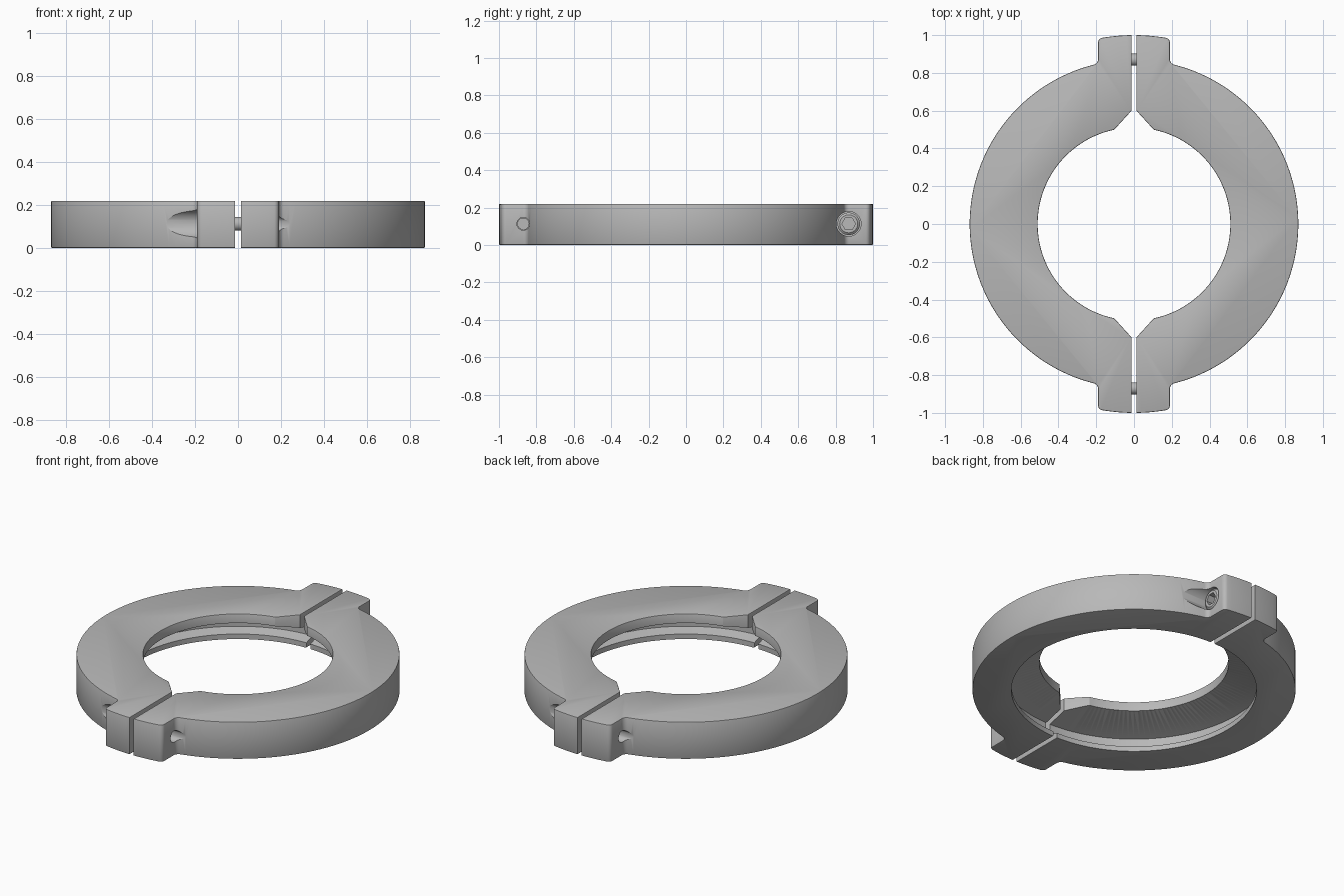
import bpy, bmesh
from math import sin, cos, pi, atan2, sqrt
from mathutils import Matrix, Vector

if "Cube" in bpy.data.objects:
    bpy.data.objects.remove(bpy.data.objects["Cube"], do_unlink=True)

HEIGHT = 0.22
MID = 0.113
BOLT_Y = 0.87
OUTER, INNER, LUG_R, LUG_X, GAP = 0.87, 0.51, 1.0, 0.19, 0.013

steel = bpy.data.materials.new("steel grey")
steel.use_nodes = True
grey = (0.48, 0.48, 0.48, 1)
steel.diffuse_color = grey
steel.node_tree.nodes["Principled BSDF"].inputs["Base Color"].default_value = grey


def add_object(name, bm):
    bmesh.ops.recalc_face_normals(bm, faces=bm.faces)
    mesh = bpy.data.meshes.new(name)
    bm.to_mesh(mesh)
    bm.free()
    mesh.materials.append(steel)
    obj = bpy.data.objects.new(name, mesh)
    bpy.context.collection.objects.link(obj)
    return obj


def arc(cx, cy, r, a, b, n):
    return [(cx + r * cos(a + (b - a) * i / n), cy + r * sin(a + (b - a) * i / n))
            for i in range(n + 1)]


def rod(name, radius, x0, x1, y, sides=48):
    """Round or polygonal bar lying along x at bolt height."""
    bm = bmesh.new()
    place = Matrix.Translation(((x0 + x1) / 2, y, MID)) @ Matrix.Rotation(pi / 2, 4, 'Y')
    bmesh.ops.create_cone(bm, cap_ends=True, segments=sides, radius1=radius,
                          radius2=radius, depth=abs(x1 - x0), matrix=place)
    return add_object(name, bm)


def cut(obj, cutter):
    cutter.hide_render = True
    mod = obj.modifiers.new("cut", 'BOOLEAN')
    mod.operation = 'DIFFERENCE'
    mod.solver = 'EXACT'
    mod.object = cutter
    bpy.context.view_layer.objects.active = obj
    bpy.ops.object.modifier_apply(modifier=mod.name)
    bpy.data.objects.remove(cutter, do_unlink=True)


def smooth(obj):
    bpy.ops.object.select_all(action='DESELECT')
    obj.select_set(True)
    bpy.context.view_layer.objects.active = obj
    bpy.ops.object.shade_smooth_by_angle(angle=pi / 7)


def half_turn(obj, name):
    twin = obj.copy()
    twin.data = obj.data.copy()
    twin.name = name
    twin.rotation_euler.z = pi
    bpy.context.collection.objects.link(twin)


# Outline of one clamp half, back quarter first, then mirrored to the front
fil, rnd = 0.03, 0.025
fx = LUG_X + fil
fy = sqrt((OUTER + fil) ** 2 - fx ** 2)
fa = atan2(fy, fx)
rx = LUG_X - rnd
ry = sqrt((LUG_R - rnd) ** 2 - rx ** 2)
ra = atan2(ry, rx)
ia = atan2(0.5, 0.105)
quarter = arc(0, 0, OUTER, 0, fa, 40)
quarter += arc(fx, fy, fil, fa + pi, pi, 8)[1:]
quarter += arc(rx, ry, rnd, 0, ra, 6)
quarter += arc(0, 0, LUG_R, ra, pi / 2 - GAP, 6)[1:]
quarter += [(GAP, 0.6)]
quarter += arc(0, 0, INNER, ia, 0, 36)
outline = quarter + [(x, -y) for x, y in reversed(quarter[1:-1])]

bm = bmesh.new()
base = bm.faces.new([bm.verts.new((x, y, 0)) for x, y in outline])
ext = bmesh.ops.extrude_face_region(bm, geom=[base])
bmesh.ops.translate(bm, vec=(0, 0, HEIGHT),
                    verts=[v for v in ext["geom"] if isinstance(v, bmesh.types.BMVert)])
rims = [e for e in bm.edges if abs(e.verts[0].co.z - e.verts[1].co.z) < 1e-5]
bmesh.ops.bevel(bm, geom=rims, offset=0.005, segments=2, profile=0.5, affect='EDGES')
half = add_object("left_clamp_half", bm)

# Tapered inner groove with a wider opening below
bm = bmesh.new()
section = [(0, -0.1), (0.66, -0.1), (0.66, 0.03), (0.72, 0.048),
           (0.72, 0.11), (INNER, 0.165), (0, 0.165)]
verts = [bm.verts.new((r, 0, z)) for r, z in section]
edges = [bm.edges.new(pair) for pair in zip(verts, verts[1:])]
bmesh.ops.spin(bm, geom=verts + edges, cent=(0, 0, 0), axis=(0, 0, 1),
               angle=2 * pi, steps=144, use_duplicate=False)
bmesh.ops.remove_doubles(bm, verts=bm.verts, dist=1e-5)
cut(half, add_object("groove_cutter", bm))

# Bolt holes and the head pocket
for side in (1, -1):
    cut(half, rod("hole_cutter", 0.034, -0.1, 0.5, side * BOLT_Y))
cut(half, rod("pocket_cutter", 0.066, 0.1, 0.6, BOLT_Y))
smooth(half)
half_turn(half, "right_clamp_half")

# Socket-head bolt: chamfered head, hex recess and shaft
bm = bmesh.new()
profile = [(-0.14, 0), (-0.14, 0.032), (0.1, 0.032), (0.1, 0.06),
           (0.178, 0.06), (0.188, 0.048), (0.188, 0)]
verts = [bm.verts.new((x, BOLT_Y + r, MID)) for x, r in profile]
edges = [bm.edges.new(pair) for pair in zip(verts, verts[1:])]
bmesh.ops.spin(bm, geom=verts + edges, cent=(0, BOLT_Y, MID), axis=(1, 0, 0),
               angle=2 * pi, steps=48, use_duplicate=False)
bmesh.ops.remove_doubles(bm, verts=bm.verts, dist=1e-5)
bolt = add_object("back_bolt", bm)
cut(bolt, rod("hex_cutter", 0.036, 0.14, 0.25, BOLT_Y, 6))
smooth(bolt)
half_turn(bolt, "front_bolt")
